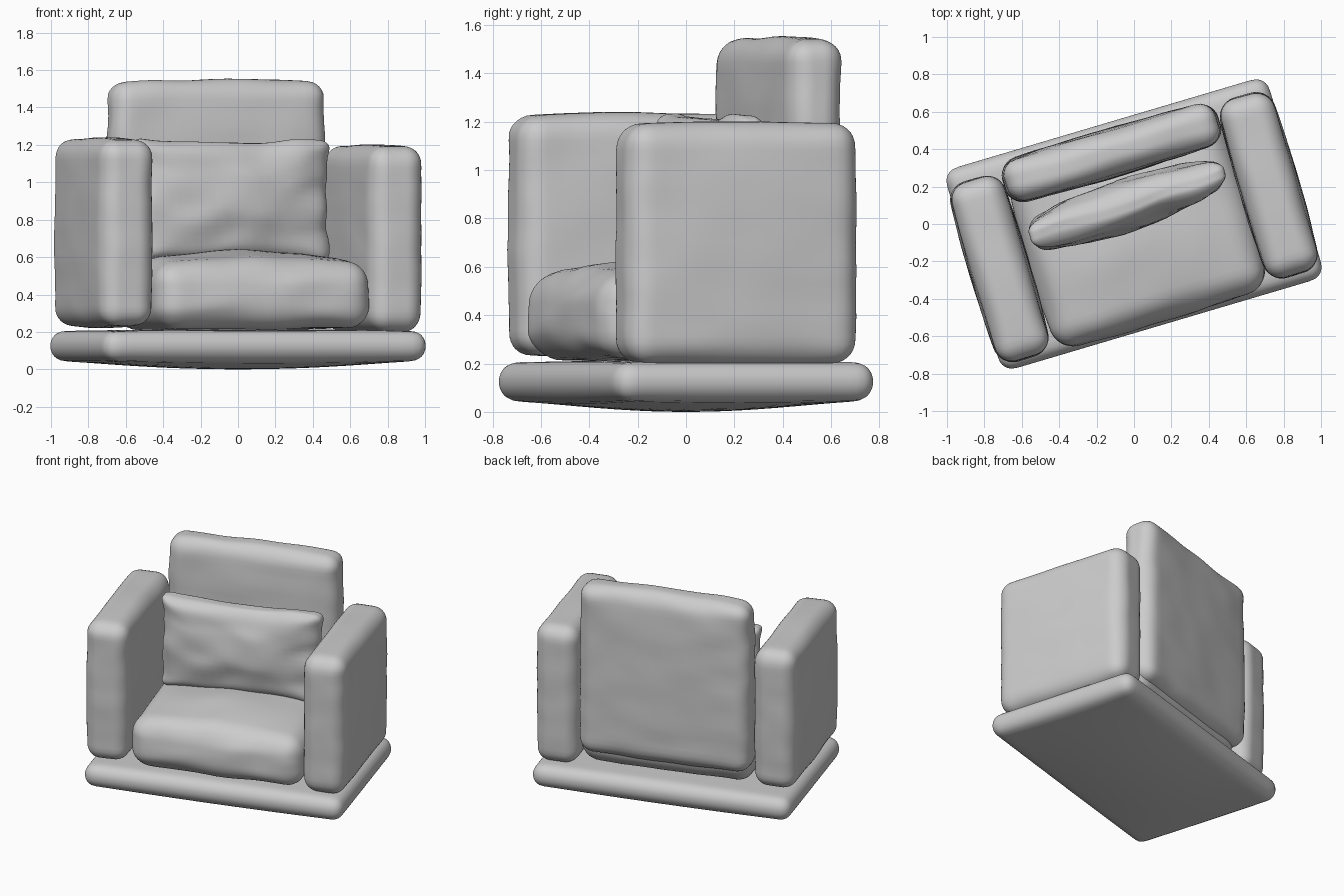
import bpy, bmesh, math
from mathutils import Vector, Matrix, noise

if "Cube" in bpy.data.objects:
    bpy.data.objects.remove(bpy.data.objects["Cube"])

TURN = Matrix.Rotation(math.radians(16.5), 4, 'Z')   # the chair is turned about z


def soft_box(name, lo, hi, r, puff=(0, 0, 0), puff_low=None, pinch=0.0, taper=0.0,
             wrinkle=0.0, tilt=0.0):
    """Rounded upholstery block; puff swells the faces, pinch pulls the sides in."""
    lo, hi = Vector(lo), Vector(hi)
    half, mid = (hi - lo) / 2, (hi + lo) / 2
    puff_low = puff_low or puff
    bm = bmesh.new()
    bmesh.ops.create_cube(bm, size=2)
    bmesh.ops.subdivide_edges(bm, edges=bm.edges[:], cuts=27, use_grid_fill=True)
    for v in bm.verts:
        c = Vector([math.sin(t * math.pi / 2) for t in v.co])   # denser near edges
        p = Vector([c[i] * half[i] for i in range(3)])
        inner = Vector([max(-half[i] + r, min(half[i] - r, p[i])) for i in range(3)])
        d = p - inner
        if d.length > 1e-6:
            p = inner + d.normalized() * r
        q = p.copy()
        n = [p[i] / half[i] for i in range(3)]
        for i in range(3):
            j, k = (i + 1) % 3, (i + 2) % 3
            crown = (1 - n[j] ** 2) * (1 - n[k] ** 2)
            q[i] += n[i] * crown * (puff[i] if n[i] > 0 else puff_low[i])
        # loose cushion shape: thin corners and slightly hollow sides
        q.y *= 1 - taper * max(n[0] ** 4, n[2] ** 4)
        q.x -= pinch * n[0] * (1 - n[2] ** 2)
        q.z -= pinch * n[2] * (1 - n[0] ** 2)
        if wrinkle:
            q += noise.noise_vector(Vector((p.x * 4, p.y * 4, p.z * 7)) + mid) * wrinkle
        v.co = q
    bmesh.ops.recalc_face_normals(bm, faces=bm.faces[:])
    for f in bm.faces:
        f.smooth = True
    bm.transform(TURN @ Matrix.Translation(mid) @ Matrix.Rotation(tilt, 4, 'Z'))
    mesh = bpy.data.meshes.new(name)
    bm.to_mesh(mesh)
    bm.free()
    ob = bpy.data.objects.new(name, mesh)
    bpy.context.collection.objects.link(ob)
    return ob


# Plinth with a bowed underside
soft_box("base", (-.9, -.56, .045), (.9, .56, .205), .078, (0, 0, .01), (0, 0, .045))

# Armrests, slightly different heights and positions
for name, u, v, z0, z1 in (("left_arm", -.757, -.026, .235, 1.225),
                           ("right_arm", .75, -.006, .205, 1.19)):
    soft_box(name, (u - .145, v - .495, z0), (u + .145, v + .495, z1), .095,
             (.018, .005, .012), wrinkle=.006)

# Seat cushion with a crowned top
soft_box("seat_cushion", (-.59, -.53, .215), (.6, .44, .575), .125,
         (.012, .012, .06), (.012, .012, .0), wrinkle=.012)

# Tall back cushion
soft_box("back_cushion", (-.6, .285, .33), (.585, .515, 1.535), .09,
         (.005, .015, .015), wrinkle=.01)

# Loose pillow with pinched corners
soft_box("pillow", (-.56, .015, .57), (.545, .205, 1.235), .07,
         (0, .04, 0), pinch=.022, taper=.3, wrinkle=.022, tilt=math.radians(2))
